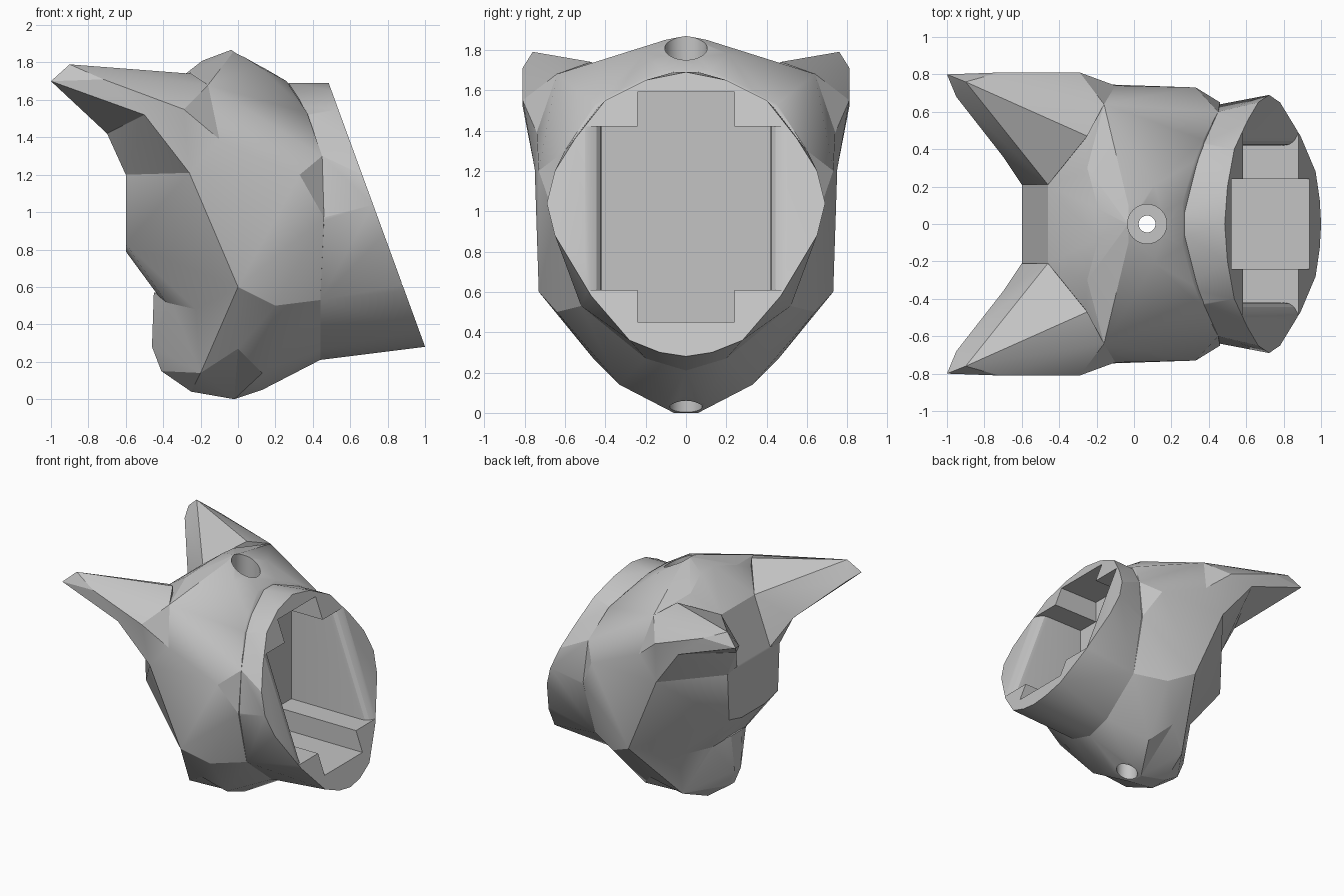
import bpy
import bmesh
import math

default_cube = bpy.data.objects.get("Cube")
if default_cube:
    bpy.data.objects.remove(default_cube, do_unlink=True)

# One plain grey for the whole cast head
grey = bpy.data.materials.new("plain grey")
grey.use_nodes = True
colour = (0.55, 0.55, 0.55, 1)
grey.diffuse_color = colour
grey.node_tree.nodes["Principled BSDF"].inputs["Base Color"].default_value = colour


def add_object(name, mesh_builder):
    """Turn the result of a bmesh builder into a linked object."""
    bm = bmesh.new()
    mesh_builder(bm)
    bmesh.ops.recalc_face_normals(bm, faces=bm.faces)
    mesh = bpy.data.meshes.new(name)
    bm.to_mesh(mesh)
    bm.free()
    mesh.materials.append(grey)
    obj = bpy.data.objects.new(name, mesh)
    bpy.context.collection.objects.link(obj)
    return obj


def faceted_hull(name, points):
    """Closed faceted solid stretched around a few corner points."""
    def build(bm):
        for point in points:
            bm.verts.new(point)
        bmesh.ops.convex_hull(bm, input=bm.verts)
        loose = [v for v in bm.verts if not v.link_faces]
        bmesh.ops.delete(bm, geom=loose, context="VERTS")
    return add_object(name, build)


def flipped(points):
    return [(x, -y, z) for x, y, z in points]


def mirrored(points):
    return points + flipped([p for p in points if p[1]])


def prism(name, bottom, top):
    """Solid between two matching outlines."""
    def build(bm):
        low = [bm.verts.new(p) for p in bottom]
        high = [bm.verts.new(p) for p in top]
        bm.faces.new(low)
        bm.faces.new(high)
        for i in range(len(low)):
            j = (i + 1) % len(low)
            bm.faces.new((low[i], low[j], high[j], high[i]))
    return add_object(name, build)


def cylinder(name, radius, low, high):
    """Upright drill for the hanging hole."""
    def ring(z):
        angles = [math.tau * i / 32 for i in range(32)]
        return [(hole_x + radius * math.cos(a), radius * math.sin(a), z) for a in angles]
    return prism(name, ring(low), ring(high))


def combine(target, tool, operation):
    modifier = target.modifiers.new(operation.lower(), "BOOLEAN")
    modifier.operation = operation
    modifier.solver = "EXACT"
    modifier.object = tool
    bpy.context.view_layer.objects.active = target
    bpy.ops.object.modifier_apply(modifier=modifier.name)
    bpy.data.objects.remove(tool, do_unlink=True)


def rim_x(z):
    """Sloping plane of the open back."""
    return 0.485 + (1.69 - z) * 0.3655


hole_x = 0.07
floor_x = 0.18

# Skull with broad flat muzzle and wide cheeks
head = faceted_hull("head", mirrored([
    (-.03, 0, 1.87), (-.03, .1, 1.85), (-.19, .08, 1.81), (.11, .21, 1.78),
    (-.25, .3, 1.75), (-.16, .64, 1.68), (.26, .12, 1.7), (.32, .33, 1.6),
    (.37, .45, 1.53), (.45, .6, 1.3), (.33, .73, 1.2), (-.1, .74, 1.39),
    (-.26, .75, 1.21), (0, .73, .6), (.2, .64, .5), (0, .46, .27),
    (.13, .33, .14), (.13, .1, .05), (-.02, .06, 0), (.25, .08, .12),
    (.44, 0, .21), (.44, .2, .27), (.44, .52, .53), (.46, .65, .97),
    (-.6, .33, 1.2), (-.6, .31, .83), (-.6, .15, .79), (-.46, .21, 1.6)]))

# Chin and lower jaw
chin = faceted_hull("chin", mirrored([
    (-.45, .07, .57), (-.37, .24, .55), (-.27, .36, .56), (-.46, .04, .28),
    (-.41, .03, .15), (-.25, .08, .04), (-.2, .33, .14), (0, .46, .27),
    (0, .73, .6), (-.02, .06, 0), (.13, .2, .3)]))

# Flared collar, from the crease out to the oval rim
rim = [(0, 1.69), (.2, 1.65), (.4, 1.55), (.55, 1.36), (.65, 1.2), (.69, 1.04),
       (.65, .88), (.47, .58), (.28, .36), (.13, .3), (0, .28)]
collar = faceted_hull("collar", mirrored(
    [(rim_x(z), y, z) for y, z in rim] + [
        (.27, .06, 1.69), (.33, .3, 1.6), (.37, .43, 1.52), (.45, .6, 1.3),
        (.46, .64, .97), (.44, .52, .53), (.44, .2, .27), (.44, 0, .21)]))

# Long swept ears, each a pointed blade over a hollowed brow
ear_tip = [(-1, .8, 1.7), (-.9, .76, 1.79), (-.72, .81, 1.71), (-.95, .68, 1.66),
           (-.7, .36, 1.42), (-.5, .81, 1.52), (-.46, .21, 1.6), (-.25, .47, 1.74),
           (-.16, .64, 1.68), (-.29, .81, 1.55), (-.3, .4, 1.4)]
ear_base = [(-.7, .36, 1.42), (-.6, .21, 1.22), (-.6, .33, 1.2), (-.46, .21, 1.6),
            (-.5, .81, 1.52), (-.29, .81, 1.55), (-.26, .75, 1.21), (-.1, .74, 1.39),
            (-.16, .64, 1.68)]

parts = [chin, collar]
for name, points in (("ear_base", ear_base), ("ear_tip", ear_tip)):
    parts.append(faceted_hull("left_" + name, points))
    parts.append(faceted_hull("right_" + name, flipped(points)))
for part in parts:
    combine(head, part, "UNION")


# Main pocket with rounded side lips
def pocket_outline(z):
    lip = [(.1, .5), (0, .5), (-.006, .475), (-.024, .444), (-.05, .425), (-.08, .42)]
    side = [(rim_x(z) + depth, y, z) for depth, y in lip] + [(floor_x, .42, z)]
    return side + flipped(reversed(side))


combine(head, prism("pocket_cutter", pocket_outline(.61), pocket_outline(1.42)), "DIFFERENCE")


# Narrower taller slot through the middle of the pocket
def slot_outline(z):
    return [(floor_x, -.24, z), (2, -.24, z), (2, .24, z), (floor_x, .24, z)]


combine(head, prism("slot_cutter", slot_outline(.45), slot_outline(1.59)), "DIFFERENCE")

# Hanging hole, widened at crown and jaw
for radius, low, high in ((.045, -1, 3), (.105, 1.62, 3), (.08, -1, .2)):
    combine(head, cylinder("hole_cutter", radius, low, high), "DIFFERENCE")

bpy.ops.object.select_all(action="DESELECT")
head.select_set(True)
bpy.context.view_layer.objects.active = head
bpy.ops.object.shade_smooth_by_angle(angle=math.radians(22))
